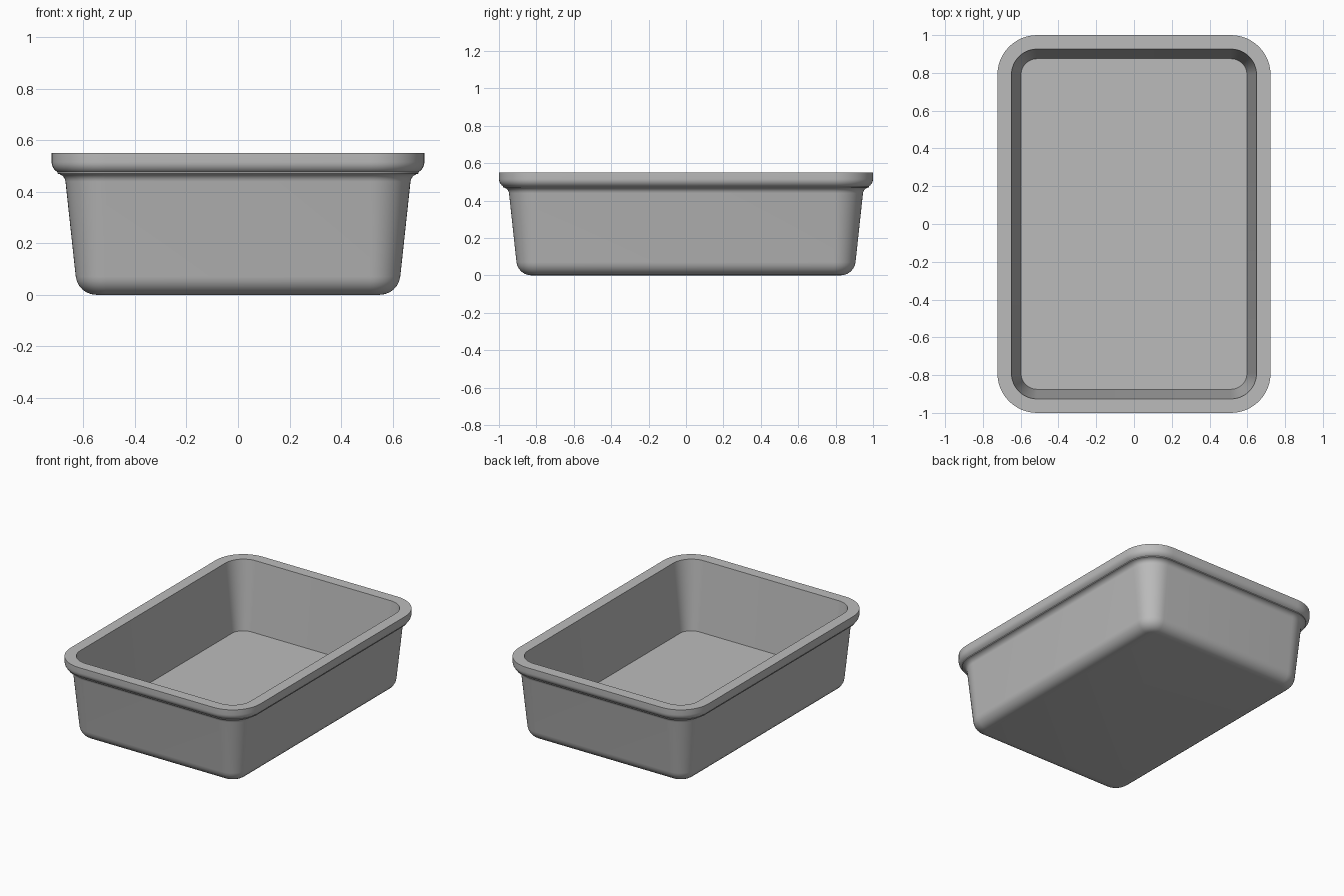
import bpy, bmesh, math

cube = bpy.data.objects.get("Cube")
if cube:
    bpy.data.objects.remove(cube, do_unlink=True)

CORE_X, CORE_Y = 0.513, 0.79   # centres of the rounded corners
CORNER_STEPS = 12


def arc(cx, cz, radius, start, end, steps=6):
    """Points of a fillet in the wall section, angles in degrees."""
    angles = [math.radians(start + (end - start) * i / steps) for i in range(steps + 1)]
    return [(cx + radius * math.cos(a), cz + radius * math.sin(a)) for a in angles]


def rounded_ring(bm, offset, z):
    """Rounded rectangle lying at the given offset from the corner centres."""
    ring = []
    for quarter, (sx, sy) in enumerate([(1, 1), (-1, 1), (-1, -1), (1, -1)]):
        for i in range(CORNER_STEPS + 1):
            a = math.pi / 2 * (quarter + i / CORNER_STEPS)
            ring.append(bm.verts.new((sx * CORE_X + offset * math.cos(a),
                                      sy * CORE_Y + offset * math.sin(a), z)))
    return ring


# Wall section from the underside, up the outside, over the rim, down the inside
section = arc(0.037, 0.08, 0.08, -90, -7)         # bottom edge fillet
section += arc(0.191, 0.435, 0.035, 173, 95, 5)   # cove below the rim
section += arc(0.165, 0.515, 0.045, -60, 0, 5)    # rounded lower rim edge
section += [(0.21, 0.55), (0.136, 0.55), (0.085, 0.08)]

bm = bmesh.new()
rings = [rounded_ring(bm, offset, z) for offset, z in section]
for low, high in zip(rings, rings[1:]):
    n = len(low)
    for i in range(n):
        j = (i + 1) % n
        bm.faces.new((low[i], low[j], high[j], high[i]))
bm.faces.new(rings[-1])             # inner floor
bm.faces.new(rings[0][::-1])        # underside
bmesh.ops.recalc_face_normals(bm, faces=bm.faces)

mesh = bpy.data.meshes.new("tray")
bm.to_mesh(mesh)
bm.free()
tray = bpy.data.objects.new("tray", mesh)
bpy.context.collection.objects.link(tray)

# Plain grey finish
grey = bpy.data.materials.new("grey")
grey.use_nodes = True
colour = (0.5, 0.5, 0.5, 1)
grey.diffuse_color = colour
grey.node_tree.nodes["Principled BSDF"].inputs["Base Color"].default_value = colour
mesh.materials.append(grey)

# Smooth walls with crisp rim and floor edges
bpy.ops.object.select_all(action="DESELECT")
tray.select_set(True)
bpy.context.view_layer.objects.active = tray
bpy.ops.object.shade_smooth_by_angle(angle=math.radians(35))
